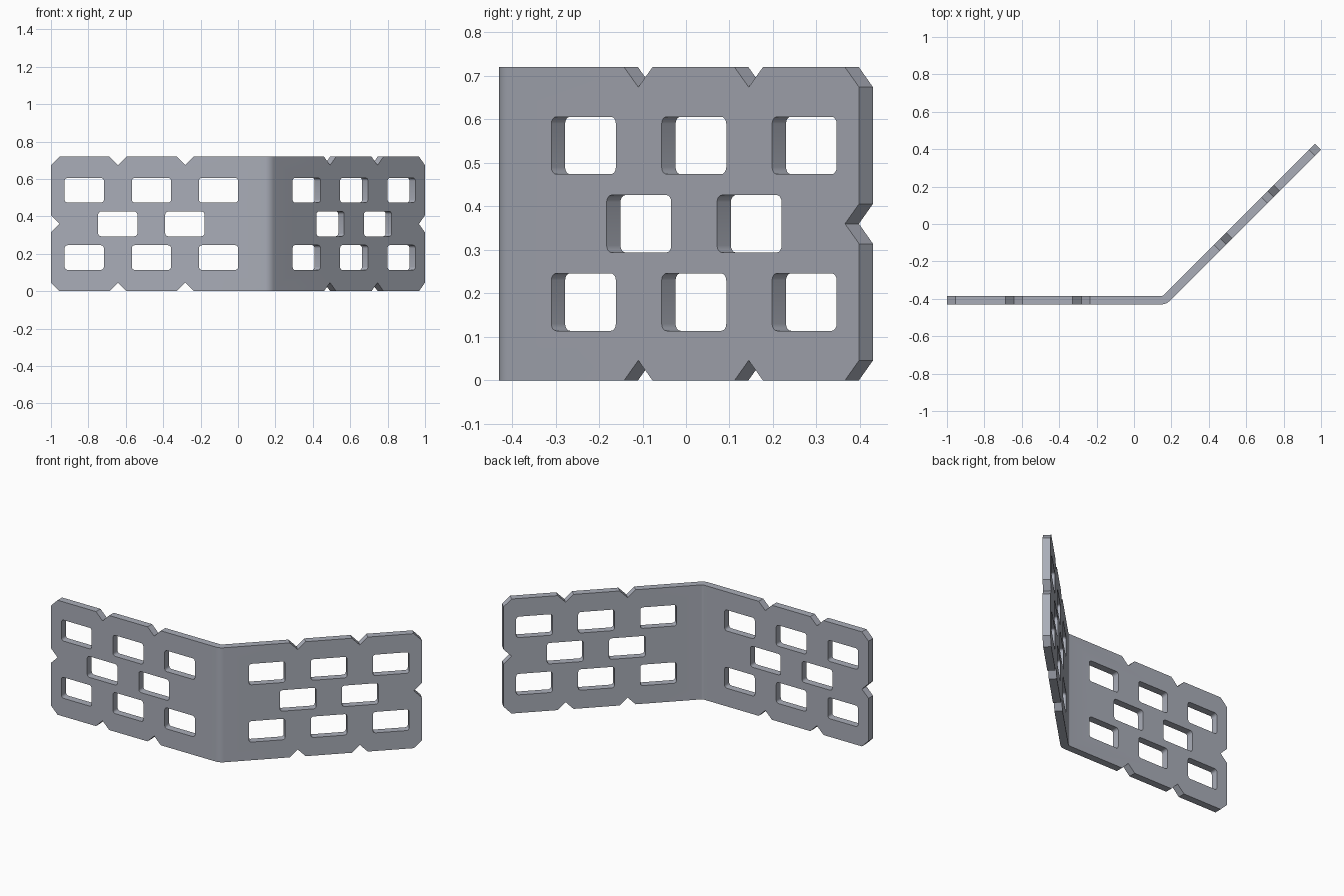
import bpy, bmesh
from math import sin, cos, radians, pi
from mathutils import Matrix, Vector

if "Cube" in bpy.data.objects:
    bpy.data.objects.remove(bpy.data.objects["Cube"])

HEIGHT, THICK = 0.72, 0.045
PITCH = 0.359          # spacing of holes and edge notches
NOTCH = 0.046          # half-width of the diamond notches

steel = bpy.data.materials.new("blue grey steel")
steel.diffuse_color = (0.40, 0.42, 0.48, 1)
steel.use_nodes = True
steel.node_tree.nodes["Principled BSDF"].inputs["Base Color"].default_value = steel.diffuse_color


def prism(bm, points, matrix, low, high):
    """Extrude a counter-clockwise outline along local z, placed by matrix."""
    bottom = [bm.verts.new(matrix @ Vector((x, y, low))) for x, y in points]
    top = [bm.verts.new(matrix @ Vector((x, y, high))) for x, y in points]
    bm.faces.new(bottom[::-1])
    bm.faces.new(top)
    n = len(points)
    for i in range(n):
        j = (i + 1) % n
        bm.faces.new((bottom[i], bottom[j], top[j], top[i]))


def make_object(name, bm):
    bmesh.ops.recalc_face_normals(bm, faces=bm.faces)
    mesh = bpy.data.meshes.new(name)
    bm.to_mesh(mesh)
    bm.free()
    mesh.materials.append(steel)
    obj = bpy.data.objects.new(name, mesh)
    bpy.context.collection.objects.link(obj)
    return obj


def arc(cx, cy, r, a0, a1, steps):
    return [(cx + r * cos(radians(a0 + (a1 - a0) * i / steps)),
             cy + r * sin(radians(a0 + (a1 - a0) * i / steps)))
            for i in range(steps + 1)]


def rounded_rect(cx, cy, w, h, r):
    points = []
    for sx, sy, start in ((1, 1, 0), (-1, 1, 90), (-1, -1, 180), (1, -1, 270)):
        points += arc(cx + sx * (w / 2 - r), cy + sy * (h / 2 - r), r, start, start + 90, 4)
    return points


def diamond(cx, cy, r):
    return [(cx + r, cy), (cx, cy + r), (cx - r, cy), (cx, cy - r)]


# Bent plate: two wings joined by a rounded 45 degree bend
bend = (0.145, -0.365)
profile = [(-1, -0.43)] + arc(*bend, 0.065, -90, -45, 8)
profile += [(1, 0.398), (0.968, 0.43)]
profile += arc(*bend, 0.02, -45, -90, 8) + [(-1, -0.385)]
bm = bmesh.new()
prism(bm, profile, Matrix.Identity(4), 0, HEIGHT)
plate = make_object("bent_plate", bm)

# Cutters: the same hole and notch pattern measured from the end of each wing
bm = bmesh.new()
for end_x, end_y, angle in ((-1, -0.4075, 0), (0.984, 0.414, 225)):
    frame = (Matrix.Translation((end_x, end_y, 0))
             @ Matrix.Rotation(radians(angle), 4, 'Z')
             @ Matrix.Rotation(pi / 2, 4, 'X'))
    shapes = []
    for z in (0.18, 0.54):
        shapes += [rounded_rect(0.178 + PITCH * i, z, 0.21, 0.132, 0.016) for i in range(3)]
    shapes += [rounded_rect(0.357 + PITCH * i, 0.36, 0.21, 0.132, 0.016) for i in range(2)]
    for z in (0, HEIGHT):
        shapes += [diamond(PITCH * i, z, NOTCH) for i in range(3)]
    shapes.append(diamond(0, HEIGHT / 2, NOTCH))
    for shape in shapes:
        prism(bm, shape, frame, -THICK, THICK)
cutter = make_object("hole_cutter", bm)
cutter.hide_render = True

# Cut the pattern, then drop the cutter
cut = plate.modifiers.new("holes", 'BOOLEAN')
cut.operation = 'DIFFERENCE'
cut.solver = 'EXACT'
cut.object = cutter
bpy.context.view_layer.objects.active = plate
plate.select_set(True)
cutter.select_set(False)
bpy.ops.object.modifier_apply(modifier=cut.name)
bpy.data.objects.remove(cutter)
bpy.ops.object.shade_smooth_by_angle(angle=radians(30))
